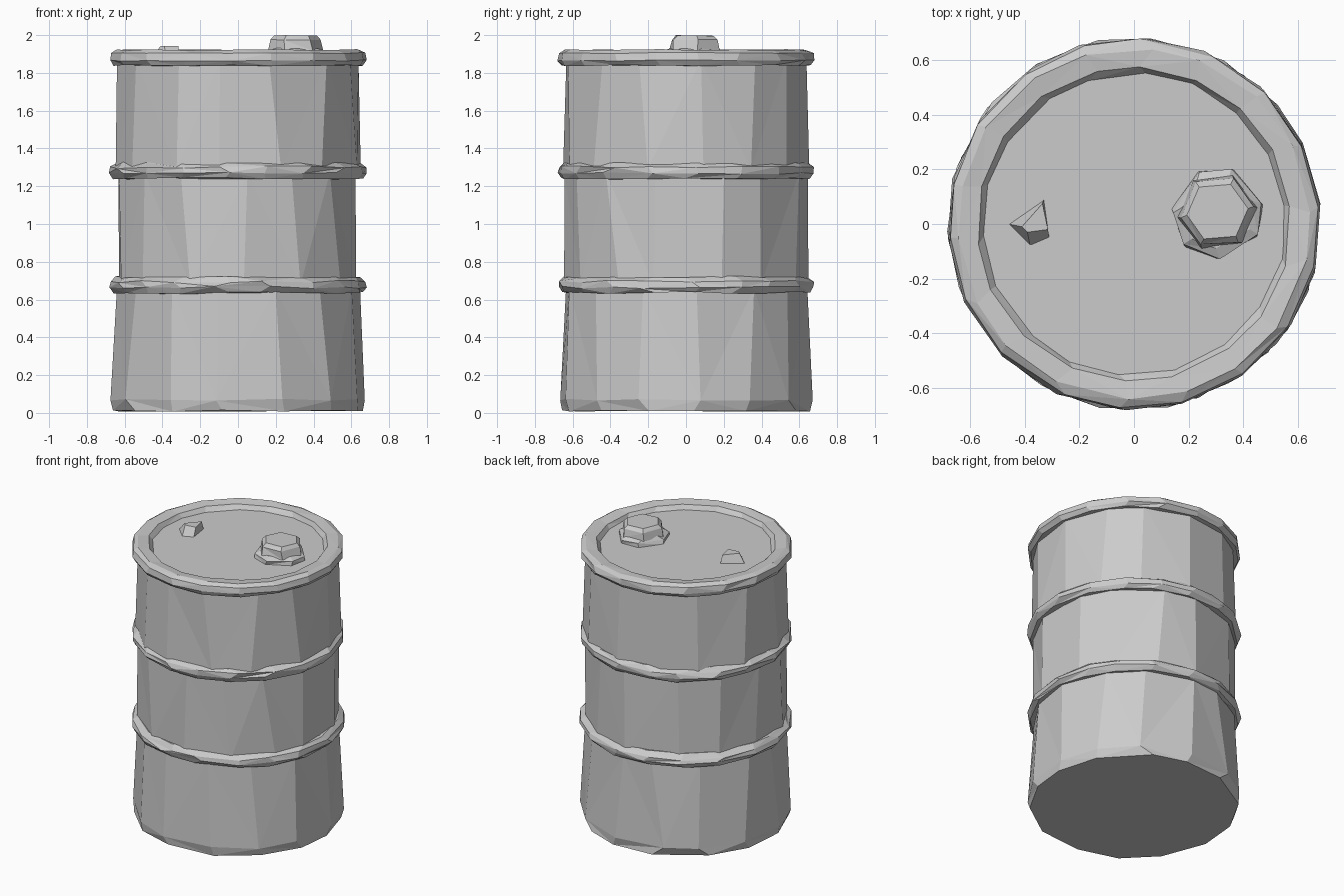
import bpy, bmesh, math, random

if "Cube" in bpy.data.objects:
    bpy.data.objects.remove(bpy.data.objects["Cube"])

random.seed(4)
steel = bpy.data.materials.new("grey_steel")
steel.diffuse_color = (0.6, 0.6, 0.6, 1)
steel.use_nodes = True
steel.node_tree.nodes["Principled BSDF"].inputs["Base Color"].default_value = steel.diffuse_color


def finish(name, bm):
    bmesh.ops.recalc_face_normals(bm, faces=bm.faces)
    mesh = bpy.data.meshes.new(name)
    bm.to_mesh(mesh)
    bm.free()
    mesh.materials.append(steel)
    obj = bpy.data.objects.new(name, mesh)
    bpy.context.collection.objects.link(obj)
    return obj


def lathe(name, profile, sides, wobble=0.0, center=(0, 0), turn=0.0,
          cap_bottom=False, cap_top=False, closed=False):
    """Revolve (radius, z) points into faceted rings with a hand-hammered wobble."""
    bm = bmesh.new()
    step = math.tau / sides
    rings = []
    for r, z in profile:
        ring = []
        for i in range(sides):
            a = turn + step * (i + random.uniform(-1, 1) * wobble * 8)
            rr = r + random.uniform(-1, 1) * wobble * 0.2
            zz = z + random.uniform(-1, 1) * wobble * 0.25
            ring.append(bm.verts.new((center[0] + rr * math.cos(a),
                                      center[1] + rr * math.sin(a), zz)))
        rings.append(ring)
    pairs = list(zip(rings, rings[1:]))
    if closed:
        pairs.append((rings[-1], rings[0]))
    for k, (lo, hi) in enumerate(pairs):
        for i in range(sides):
            j = (i + 1) % sides
            # alternate the diagonals to get fan-like facets
            if (i + k) % 2:
                bm.faces.new((lo[i], lo[j], hi[j]))
                bm.faces.new((lo[i], hi[j], hi[i]))
            else:
                bm.faces.new((lo[i], lo[j], hi[i]))
                bm.faces.new((lo[j], hi[j], hi[i]))
    if cap_bottom:
        bm.faces.new(rings[0][::-1])
    if cap_top:
        bm.faces.new(rings[-1])
    return finish(name, bm)


# Barrel wall in three sections, with a closed base
lathe("lower_wall", [(0.665, 0.01), (0.676, 0.07), (0.645, 0.66)], 14, 0.02,
      turn=0.1, cap_bottom=True)
lathe("middle_wall", [(0.645, 0.68), (0.643, 1.27)], 14, 0.02, turn=0.25)
lathe("upper_wall", [(0.658, 1.29), (0.642, 1.87)], 14, 0.02, turn=0.1)

# Two raised hoops
for name, z in (("lower_hoop", 0.63), ("upper_hoop", 1.235)):
    lathe(name, [(0.62, z + 0.005), (0.662, z + 0.005), (0.682, z + 0.035),
                 (0.678, z + 0.065), (0.645, z + 0.09), (0.62, z + 0.09)],
          18, 0.025, turn=0.05, closed=True)

# Rolled top rim
lathe("top_rim", [(0.62, 1.84), (0.664, 1.84), (0.682, 1.865), (0.676, 1.905),
                  (0.645, 1.922), (0.575, 1.915), (0.55, 1.88)],
      18, 0.016, turn=0.1, closed=True)

# Recessed lid
lathe("lid", [(0.60, 1.86), (0.60, 1.885)], 18, cap_bottom=True, cap_top=True)

# Large bung: flange and tapered hexagonal cap
lathe("large_bung_flange", [(0.168, 1.88), (0.165, 1.91), (0.13, 1.93)], 7, 0.02,
      center=(0.305, 0.04), turn=0.3, cap_top=True)
lathe("large_bung_cap", [(0.145, 1.92), (0.135, 1.975), (0.112, 1.998)], 6, 0.008,
      center=(0.305, 0.045), turn=0.1, cap_top=True)

# Small bung: skewed four-sided stub
bm = bmesh.new()
base = [(-0.46, 0.0), (-0.38, -0.08), (-0.31, -0.05), (-0.33, 0.09)]
top = [(-0.41, -0.01), (-0.39, -0.03), (-0.315, -0.02), (-0.335, 0.075)]
lo = [bm.verts.new((x, y, 1.88)) for x, y in base]
hi = [bm.verts.new((x, y, 1.942)) for x, y in top]
for i in range(4):
    j = (i + 1) % 4
    bm.faces.new((lo[i], lo[j], hi[j], hi[i]))
bm.faces.new(hi)
finish("small_bung", bm)
